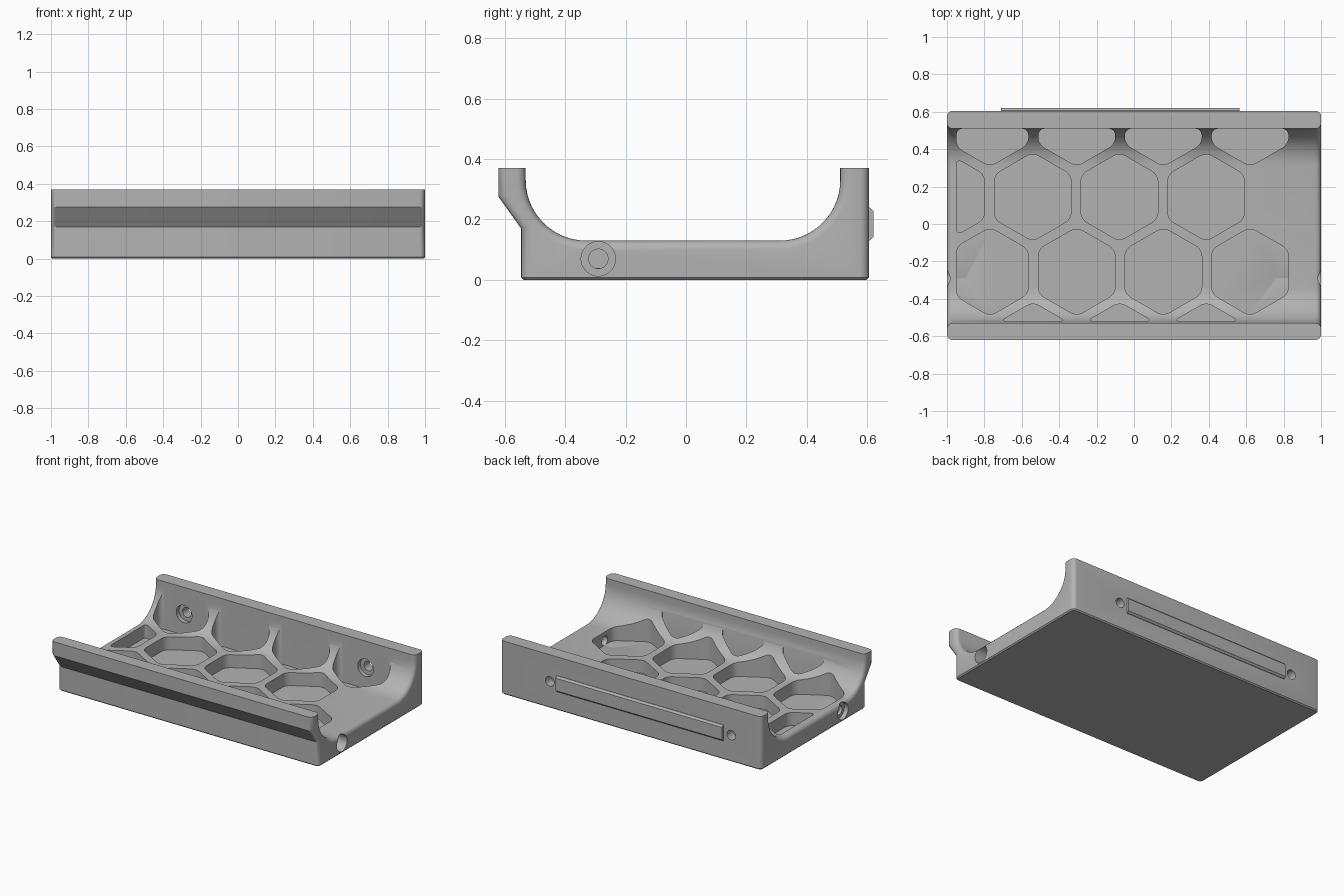
import bpy, bmesh, math
from mathutils import Matrix, Vector

cube = bpy.data.objects.get("Cube")
if cube:
    bpy.data.objects.remove(cube, do_unlink=True)

grey = bpy.data.materials.new("plain grey")
grey.use_nodes = True
COLOUR = (0.45, 0.45, 0.45, 1)
grey.diffuse_color = COLOUR
grey.node_tree.nodes["Principled BSDF"].inputs["Base Color"].default_value = COLOUR


def to_object(name, bm):
    bmesh.ops.recalc_face_normals(bm, faces=bm.faces)
    mesh = bpy.data.meshes.new(name)
    bm.to_mesh(mesh)
    bm.free()
    mesh.materials.append(grey)
    ob = bpy.data.objects.new(name, mesh)
    bpy.context.collection.objects.link(ob)
    return ob


def prism(points, direction):
    bm = bmesh.new()
    face = bm.faces.new([bm.verts.new(p) for p in points])
    out = bmesh.ops.extrude_face_region(bm, geom=[face])
    verts = [g for g in out["geom"] if isinstance(g, bmesh.types.BMVert)]
    bmesh.ops.translate(bm, verts=verts, vec=direction)
    bmesh.ops.recalc_face_normals(bm, faces=bm.faces)
    return bm


def arc(cy, cz, r, start, end, steps=14):
    angles = [math.radians(start + (end - start) * i / steps) for i in range(steps + 1)]
    return [(cy + r * math.cos(a), cz + r * math.sin(a)) for a in angles]


# Cradle body: U-shaped cross-section swept along x
TOP, END = 0.37, 1.0
profile = [(-0.545, 0), (-0.545, 0.17), (-0.62, 0.275), (-0.62, TOP), (-0.53, TOP)]
profile += arc(-0.33, 0.33, 0.2, 180, 270)
profile += arc(0.31, 0.33, 0.2, 270, 360)
profile += [(0.51, TOP), (0.605, TOP), (0.605, 0)]
bm = prism([(-END, y, z) for y, z in profile], (2 * END, 0, 0))


def is_flat(edge, z):
    return all(abs(v.co.z - z) < 1e-4 for v in edge.verts)


# Round the end outlines, leaving the rim and base crisp
ends = [e for e in bm.edges
        if abs(e.verts[0].co.x - e.verts[1].co.x) < 1e-4
        and not is_flat(e, TOP) and not is_flat(e, 0)]
bmesh.ops.bevel(bm, geom=ends, offset=0.03, segments=5, profile=0.5, affect='EDGES')
base = [e for e in bm.edges if is_flat(e, 0)]
bmesh.ops.bevel(bm, geom=base, offset=0.008, segments=1, affect='EDGES')
body = to_object("cradle_body", bm)


def cut(cutter):
    mod = body.modifiers.new("cut", 'BOOLEAN')
    mod.operation = 'DIFFERENCE'
    mod.solver = 'EXACT'
    mod.object = cutter
    cutter.hide_render = True
    bpy.context.view_layer.objects.active = body
    bpy.ops.object.modifier_apply(modifier=mod.name)
    bpy.data.objects.remove(cutter, do_unlink=True)


# Honeycomb pockets, trimmed to the inner floor area
FLOOR, RADIUS, PITCH = 0.04, 0.237, 0.4635
LIMITS = [((-0.95, 0, 0), (-1, 0, 0)), ((0, 0.51, 0), (0, 1, 0)), ((0, -0.52, 0), (0, -1, 0))]


def pocket(cx, cy):
    points = [(cx + RADIUS * math.sin(i * math.pi / 3),
               cy + RADIUS * math.cos(i * math.pi / 3), FLOOR) for i in range(6)]
    bm = prism(points, (0, 0, 0.6))
    for co, normal in LIMITS:
        geom = bm.verts[:] + bm.edges[:] + bm.faces[:]
        bmesh.ops.bisect_plane(bm, geom=geom, plane_co=co, plane_no=normal, clear_outer=True)
        bmesh.ops.holes_fill(bm, edges=[e for e in bm.edges if e.is_boundary])
    upright = [e for e in bm.edges if abs(e.verts[0].co.z - e.verts[1].co.z) > 0.1]
    bmesh.ops.bevel(bm, geom=upright, offset=0.035, segments=5, profile=0.5, affect='EDGES')
    return to_object("pocket_cutter", bm)


rows = [(-0.77, 0.545, 4), (-1.005, 0.145, 4), (-0.77, -0.255, 4), (-0.54, -0.655, 3)]
for start, y, count in rows:
    for i in range(count):
        cut(pocket(start + i * PITCH, y))


# Screw holes
def bore(a, b, radius):
    a, b = Vector(a), Vector(b)
    bm = bmesh.new()
    turn = (b - a).to_track_quat('Z', 'Y').to_matrix().to_4x4()
    bmesh.ops.create_cone(bm, cap_ends=True, segments=32, radius1=radius, radius2=radius,
                          depth=(b - a).length,
                          matrix=Matrix.Translation((a + b) / 2) @ turn)
    return to_object("hole_cutter", bm)


for x in (-0.77, 0.62):
    cut(bore((x, 0.45, 0.185), (x, 0.54, 0.185), 0.06))
    cut(bore((x, 0.45, 0.185), (x, 0.7, 0.185), 0.033))
for side, seat, inner in ((-1, 0.97, 0.9), (1, 0.86, 0.76)):
    cut(bore((side * seat, -0.29, 0.07), (side * 1.1, -0.29, 0.07), 0.057))
    cut(bore((side * inner, -0.29, 0.07), (side * 1.1, -0.29, 0.07), 0.032))

# Chamfered rail on the back wall
rail_profile = [(0.6, 0.13), (0.608, 0.13), (0.62, 0.142), (0.62, 0.228), (0.608, 0.24), (0.6, 0.24)]
rail = to_object("back_rail", prism([(-0.71, y, z) for y, z in rail_profile], (1.275, 0, 0)))

# Smooth curves, sharp corners
bpy.ops.object.select_all(action='DESELECT')
body.select_set(True)
bpy.context.view_layer.objects.active = body
bpy.ops.object.shade_smooth_by_angle(angle=math.radians(30))
